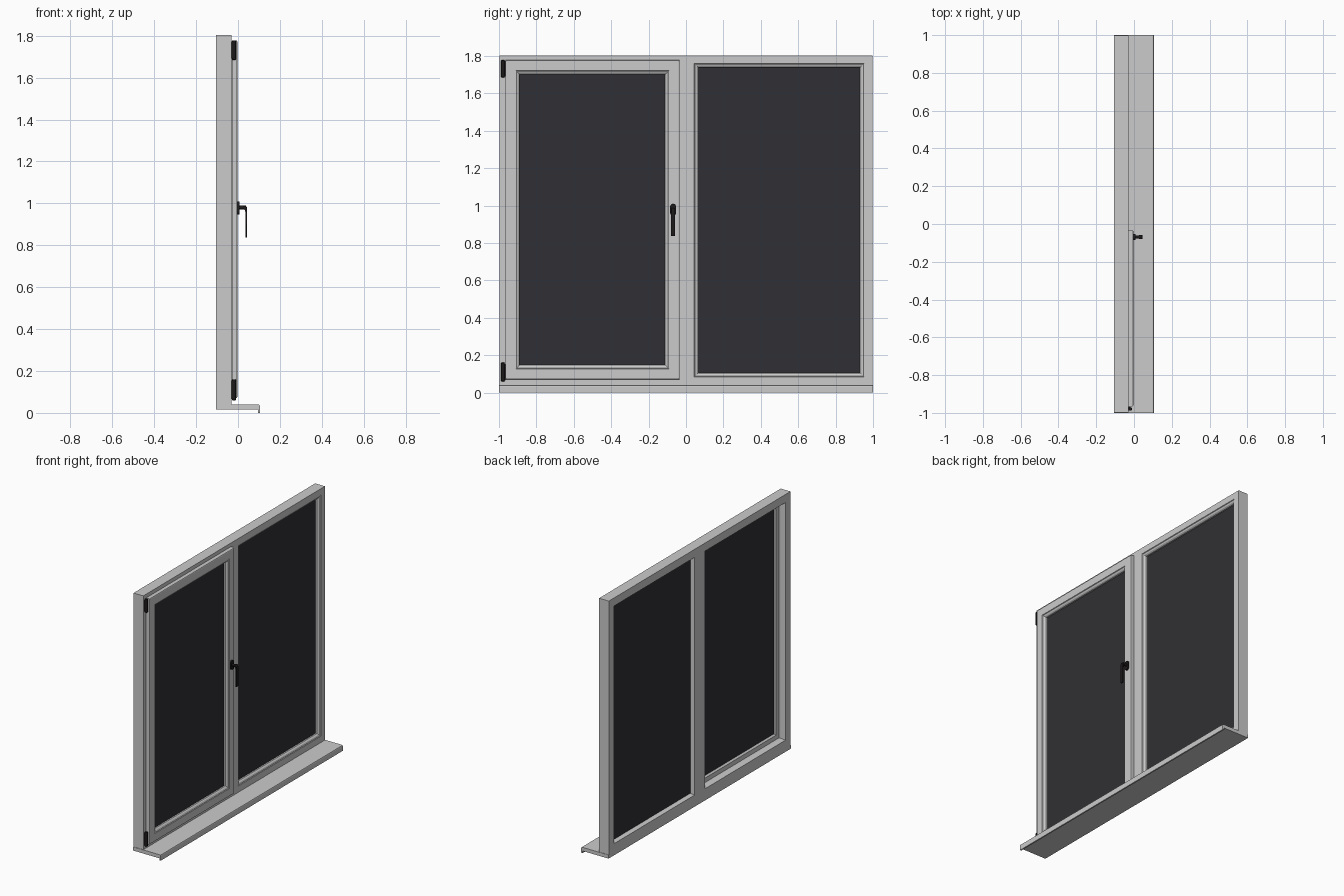
import bpy, bmesh, math
from mathutils import Vector

if "Cube" in bpy.data.objects:
    bpy.data.objects.remove(bpy.data.objects["Cube"])


def material(name, rgb):
    m = bpy.data.materials.new(name)
    m.diffuse_color = (*rgb, 1)
    m.use_nodes = True
    m.node_tree.nodes["Principled BSDF"].inputs["Base Color"].default_value = m.diffuse_color
    return m


GLASS = material("dark_glass", (0.03, 0.03, 0.035))
BLACK = material("black_metal", (0.012, 0.01, 0.01))


def finish(name, bm, mat=None, bevel=0, segments=2, smooth=False):
    bmesh.ops.recalc_face_normals(bm, faces=bm.faces[:])
    me = bpy.data.meshes.new(name)
    bm.to_mesh(me)
    bm.free()
    ob = bpy.data.objects.new(name, me)
    bpy.context.collection.objects.link(ob)
    if mat:
        me.materials.append(mat)
    if bevel:
        mod = ob.modifiers.new("bevel", "BEVEL")
        mod.width, mod.segments = bevel, segments
    if smooth:
        bpy.ops.object.select_all(action="DESELECT")
        ob.select_set(True)
        bpy.context.view_layer.objects.active = ob
        bpy.ops.object.shade_smooth_by_angle(angle=math.radians(40))
    return ob


def box(name, x, y, z, **kw):
    bm = bmesh.new()
    bmesh.ops.create_cube(bm, size=1)
    for v in bm.verts:
        v.co = Vector([(r[0] + r[1]) / 2 + c * (r[1] - r[0])
                       for r, c in zip((x, y, z), v.co)])
    return finish(name, bm, **kw)


def cylinder(name, centre, radius, depth, axis="Z", **kw):
    bm = bmesh.new()
    bmesh.ops.create_cone(bm, cap_ends=True, segments=24, radius1=radius,
                          radius2=radius, depth=depth)
    for v in bm.verts:
        c = v.co.copy()
        v.co = Vector(centre) + (Vector((c.z, c.y, c.x)) if axis == "X" else c)
    return finish(name, bm, smooth=True, **kw)


def mitred_frame(name, y, z, profile):
    """Sweep an (inset, x) profile round a rectangle with mitred corners."""
    bm = bmesh.new()
    corners = [(y[0], z[0], 1, 1), (y[1], z[0], -1, 1),
               (y[1], z[1], -1, -1), (y[0], z[1], 1, -1)]
    rings = [[bm.verts.new((x, cy + sy * d, cz + sz * d)) for d, x in profile]
             for cy, cz, sy, sz in corners]
    n = len(profile)
    for i in range(4):
        a, b = rings[i], rings[(i + 1) % 4]
        for j in range(n):
            k = (j + 1) % n
            bm.faces.new((a[j], a[k], b[k], b[j]))
    return finish(name, bm)


def extrude_y(name, pts, y0, y1, **kw):
    bm = bmesh.new()
    f = bm.faces.new([bm.verts.new((x, y0, z)) for x, z in pts])
    r = bmesh.ops.extrude_face_region(bm, geom=[f])
    for v in r["geom"]:
        if isinstance(v, bmesh.types.BMVert):
            v.co.y = y1
    return finish(name, bm, **kw)


Z = (0.04, 1.803)

# Fixed light: frame with glazing bead, and its pane
mitred_frame("fixed_frame", (0, 0.997), Z, [
    (0, -0.105), (0, -0.03), (0.044, -0.03), (0.046, -0.034), (0.049, -0.032),
    (0.059, -0.036), (0.066, -0.045), (0.066, -0.08), (0.056, -0.105)])
box("fixed_glass", (-0.08, -0.055), (0.06, 0.937), (0.1, 1.745), mat=GLASS)

# Opening light: rebated outer frame
mitred_frame("casement_frame", (-0.997, 0), Z, [
    (0, -0.105), (0, -0.03), (0.045, -0.03), (0.045, -0.064),
    (0.066, -0.064), (0.066, -0.08), (0.056, -0.105)])

# Sash overlapping the frame on the room side, with its pane
mitred_frame("sash", (-0.966, -0.034), (0.07, 1.778), [
    (0, -0.029), (0, -0.009), (0.002, -0.005), (0.006, -0.003), (0.056, -0.003),
    (0.058, -0.007), (0.061, -0.005), (0.071, -0.01), (0.077, -0.018),
    (0.077, -0.05), (0.066, -0.063), (0.02, -0.063), (0.02, -0.029)])
box("sash_glass", (-0.052, -0.028), (-0.894, -0.106), (0.142, 1.713), mat=GLASS)

# Window sill with rounded nose and drip lip
extrude_y("sill", [(-0.105, 0.015), (-0.105, 0.04), (0.097, 0.04), (0.103, 0.038),
                   (0.105, 0.033), (0.105, 0.0), (0.095, 0.0), (0.095, 0.015)],
          -1, 1)

# Hinges: knuckle, pin caps and leaf, top and bottom
for label, z0, z1 in (("bottom", 0.06, 0.16), ("top", 1.685, 1.778)):
    zc = (z0 + z1) / 2
    cylinder(label + "_hinge_knuckle", (-0.019, -0.979, zc), 0.009, z1 - z0,
             mat=BLACK, bevel=0.002)
    box(label + "_hinge_leaf", (-0.03, -0.022), (-0.988, -0.964),
        (z0 + 0.006, z1 - 0.006), mat=BLACK)

# Handle: rounded base plate, neck and tapered lever
HY = -0.069
bm = bmesh.new()
pts = []
for i in range(32):
    a = math.tau * i / 32
    pts.append(bm.verts.new((-0.004, HY + 0.016 * math.cos(a),
               0.978 + 0.016 * math.sin(a) + math.copysign(0.016, math.sin(a + 0.01)))))
f = bm.faces.new(pts)
r = bmesh.ops.extrude_face_region(bm, geom=[f])
for v in r["geom"]:
    if isinstance(v, bmesh.types.BMVert):
        v.co.x = 0.007
finish("handle_base", bm, mat=BLACK, smooth=True)
cylinder("handle_neck", (0.02, HY, 0.98), 0.009, 0.034, axis="X", mat=BLACK)
extrude_y("handle_lever", [(0.026, 0.971), (0.026, 0.988), (0.036, 0.988),
                           (0.042, 0.984), (0.044, 0.976), (0.044, 0.838),
                           (0.037, 0.836), (0.035, 0.96), (0.033, 0.969)],
          HY - 0.011, HY + 0.011, mat=BLACK, bevel=0.002, smooth=True)
